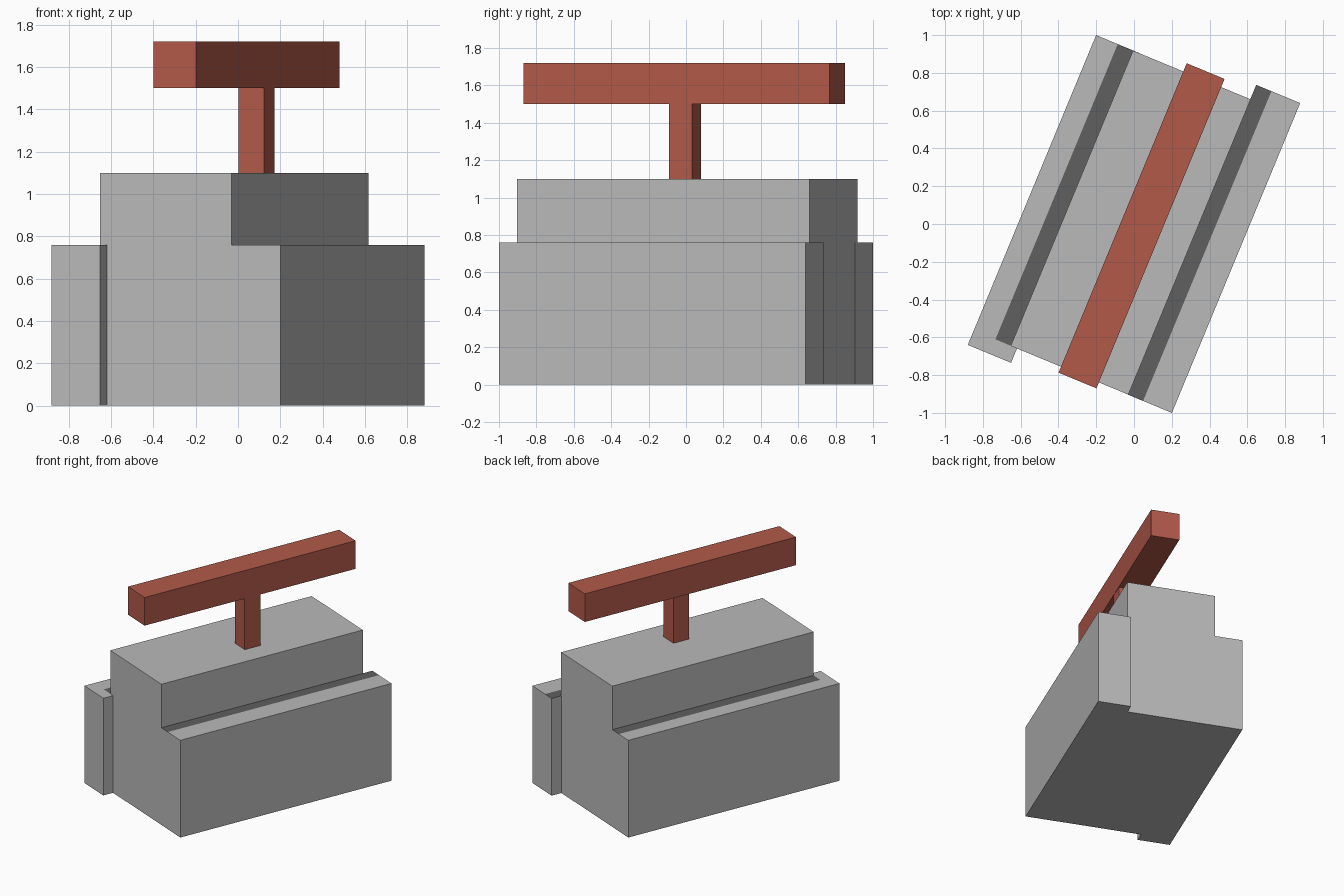
import bpy, bmesh, math
from mathutils import Matrix, Vector

if "Cube" in bpy.data.objects:
    bpy.data.objects.remove(bpy.data.objects["Cube"], do_unlink=True)


def material(name, rgb):
    mat = bpy.data.materials.new(name)
    mat.use_nodes = True
    mat.diffuse_color = (*rgb, 1)
    mat.node_tree.nodes["Principled BSDF"].inputs["Base Color"].default_value = (*rgb, 1)
    return mat


grey = material("light_grey", (0.49, 0.49, 0.49))
dark = material("dark_grey", (0.115, 0.115, 0.115))
red = material("brick_red", (0.45, 0.102, 0.068))

# The whole model is turned about the vertical axis
TURN = Matrix.Rotation(math.radians(-22.5), 4, "Z")


def box(name, low, high, mats, cuts=(), is_dark=None):
    """Box between two corners, optionally cut and with dark faces on its top."""
    low, high = Vector(low), Vector(high)
    bm = bmesh.new()
    bmesh.ops.create_cube(bm, size=1)
    for v in bm.verts:
        v.co = Vector(l + (h - l) * (c + 0.5) for l, h, c in zip(low, high, v.co))
    for point, normal in cuts:
        bmesh.ops.bisect_plane(bm, geom=bm.verts[:] + bm.edges[:] + bm.faces[:],
                               plane_co=point, plane_no=normal)
    bm.normal_update()
    if is_dark:
        for f in bm.faces:
            if f.normal.z > 0.9 and is_dark(f.calc_center_median()):
                f.material_index = 1
    mesh = bpy.data.meshes.new(name)
    bm.to_mesh(mesh)
    bm.free()
    for m in mats:
        mesh.materials.append(m)
    obj = bpy.data.objects.new(name, mesh)
    obj.matrix_world = TURN
    bpy.context.collection.objects.link(obj)
    return obj


# Main block
box("main_block", (-0.356, -0.846, 0), (0.318, 0.846, 1.1), [grey])

# Side ledges, staggered lengthwise, each with a dark strip beside the block
box("left_ledge", (0.316, -0.847, 0), (0.568, 0.928, 0.76), [grey, dark],
    cuts=[((0.403, 0, 0), (1, 0, 0))],
    is_dark=lambda c: c.x < 0.403)
box("right_ledge", (-0.568, -0.928, 0), (-0.32, 0.847, 0.76), [grey, dark],
    cuts=[((-0.444, 0, 0), (1, 0, 0)), ((0, -0.845, 0), (0, 1, 0))],
    is_dark=lambda c: c.x > -0.444 and c.y > -0.845)

# Post and long bar on top
box("post", (0.017, -0.037, 1.1), (0.147, 0.095, 1.5), [red])
box("top_bar", (-0.068, -0.88, 1.5), (0.149, 0.893, 1.72), [red])
